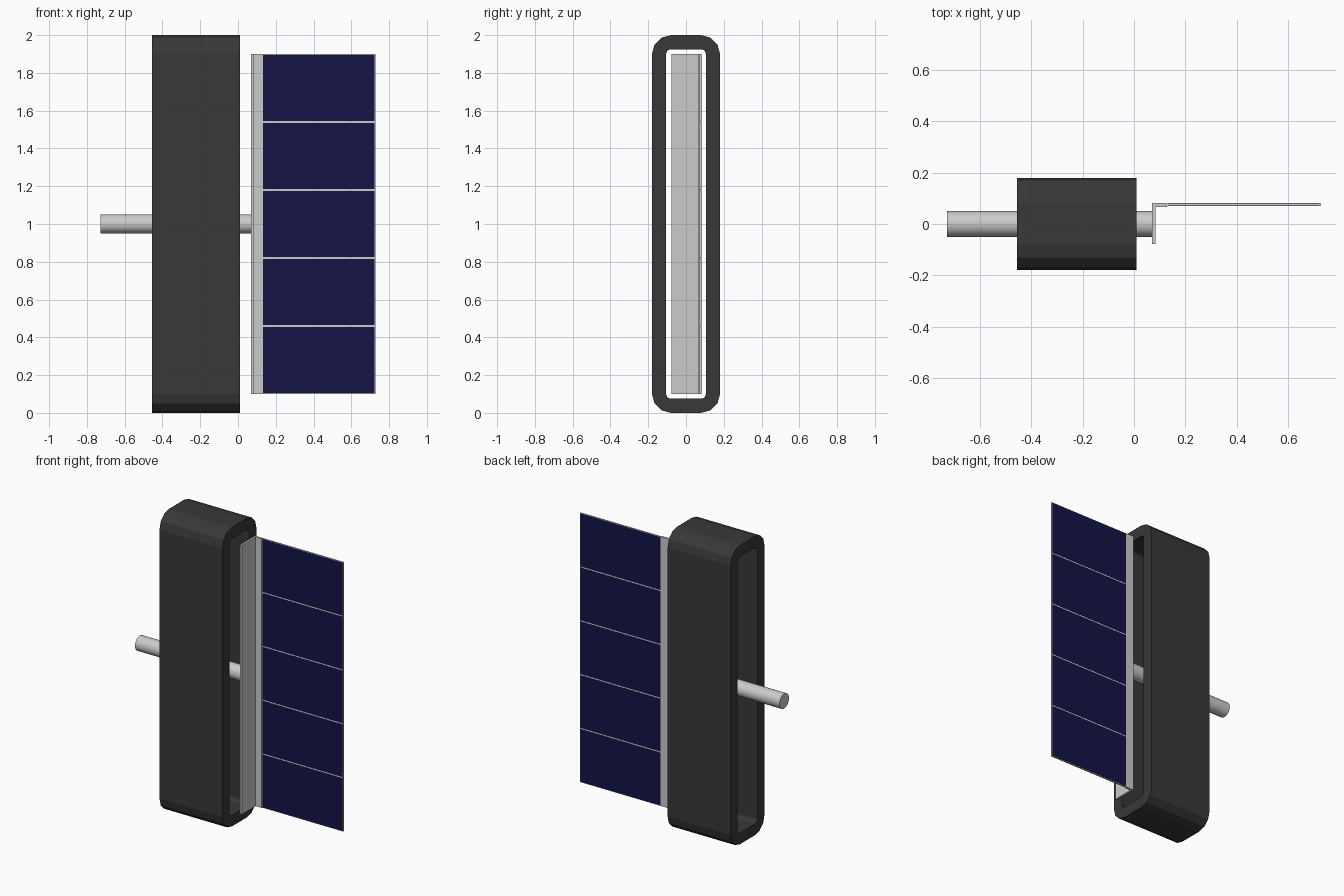
import bpy, bmesh
from math import sin, cos, pi

if "Cube" in bpy.data.objects:
    bpy.data.objects.remove(bpy.data.objects["Cube"])


def material(name, rgb):
    m = bpy.data.materials.new(name)
    m.diffuse_color = (*rgb, 1)
    m.use_nodes = True
    m.node_tree.nodes["Principled BSDF"].inputs["Base Color"].default_value = m.diffuse_color
    return m


def add_object(name, bm, mat=None):
    bmesh.ops.recalc_face_normals(bm, faces=bm.faces)
    me = bpy.data.meshes.new(name)
    bm.to_mesh(me)
    bm.free()
    ob = bpy.data.objects.new(name, me)
    bpy.context.collection.objects.link(ob)
    if mat:
        me.materials.append(mat)
    return ob


def box(name, lo, hi, mat=None):
    bm = bmesh.new()
    bmesh.ops.create_cube(bm, size=1)
    for v in bm.verts:
        v.co = [(a + b) / 2 + c * (b - a) for a, b, c in zip(lo, hi, v.co)]
    return add_object(name, bm, mat)


def rounded_rect(hy, hz, r, steps=3):
    corners = [(1, 1), (-1, 1), (-1, -1), (1, -1)]
    pts = []
    for q, (sy, sz) in enumerate(corners):
        for i in range(steps + 1):
            a = (q + i / steps) * pi / 2
            pts.append((sy * (hy - r) + r * cos(a), 1 + sz * (hz - r) + r * sin(a)))
    return pts


black = material("dark_rubber", (0.04, 0.04, 0.04))
navy = material("solar_blue", (0.0065, 0.0065, 0.06))

# Hollow rounded sleeve: outer and inner loops at both ends, bridged
bm = bmesh.new()
outer, inner = rounded_rect(0.18, 1.0, 0.10), rounded_rect(0.105, 0.925, 0.025)
rings = [[bm.verts.new((x, y, z)) for y, z in loop]
         for x, loop in ((-0.455, outer), (0.01, outer), (0.01, inner), (-0.455, inner))]
n = len(outer)
for k in range(4):
    a, b = rings[k], rings[(k + 1) % 4]
    for i in range(n):
        j = (i + 1) % n
        bm.faces.new((a[i], a[j], b[j], b[i]))
add_object("sleeve", bm, black)

# Shaft through the sleeve
bpy.ops.mesh.primitive_cylinder_add(vertices=32, radius=0.05, depth=0.80,
                                    location=(-0.327, 0, 1), rotation=(0, pi / 2, 0))
shaft = bpy.context.object
shaft.name = "shaft"
bpy.ops.object.shade_smooth_by_angle()

# L-shaped bracket, extruded upwards
profile = [(0.07, -0.077), (0.084, -0.077), (0.084, 0.066), (0.128, 0.066),
           (0.128, 0.081), (0.07, 0.081)]
bm = bmesh.new()
face = bm.faces.new([bm.verts.new((x, y, 0.1)) for x, y in profile])
top = bmesh.ops.extrude_face_region(bm, geom=[face])["geom"]
bmesh.ops.translate(bm, vec=(0, 0, 1.8), verts=[g for g in top if isinstance(g, bmesh.types.BMVert)])
add_object("bracket", bm)

# Panel backing with five cells on each side
box("panel_backing", (0.12, 0.0715, 0.1), (0.727, 0.0805, 1.9))
for side, y0, y1 in (("front", 0.0705, 0.074), ("back", 0.078, 0.0815)):
    for i in range(5):
        z = 0.1 + 0.36 * i
        box(f"{side}_solar_cell_{i + 1}", (0.132, y0, z + 0.004), (0.722, y1, z + 0.356), navy)
